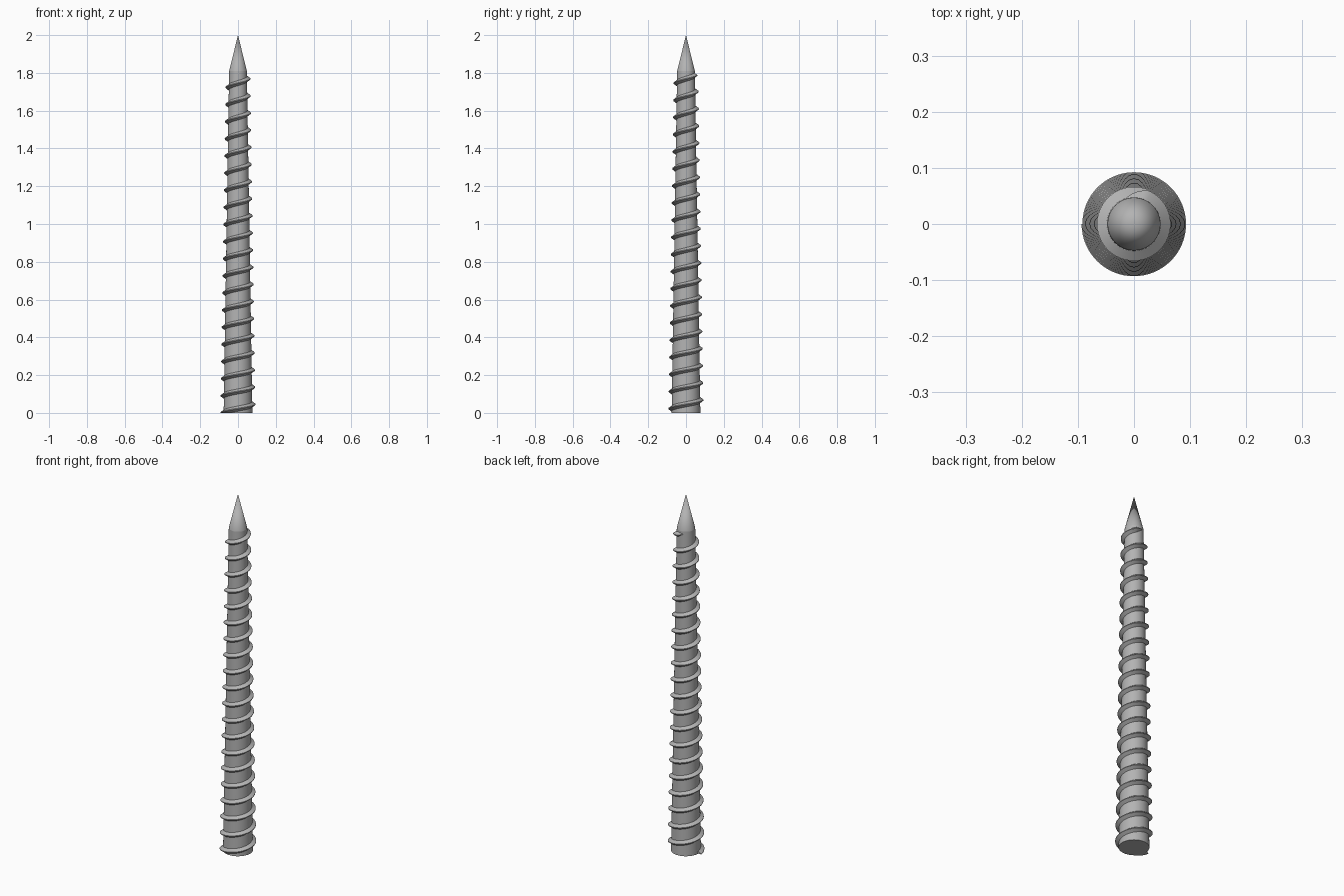
import bpy, bmesh, math
from mathutils import Matrix

cube = bpy.data.objects.get("Cube")
if cube:
    bpy.data.objects.remove(cube, do_unlink=True)

SEGMENTS = 64
R_BASE, R_NECK = 0.076, 0.047     # shaft radii at the bottom and under the tip
Z_NECK, Z_TIP = 1.81, 2.0
PITCH = 0.0907
TURNS = 19.8

steel = bpy.data.materials.new("grey steel")
steel.use_nodes = True
colour = (0.45, 0.45, 0.45, 1)
steel.diffuse_color = colour
steel.node_tree.nodes["Principled BSDF"].inputs["Base Color"].default_value = colour


def shaft_radius(z):
    t = min(max(z / Z_NECK, 0), 1)
    return R_BASE + (R_NECK - R_BASE) * t


def add_object(name, bm):
    bmesh.ops.recalc_face_normals(bm, faces=bm.faces)
    mesh = bpy.data.meshes.new(name)
    bm.to_mesh(mesh)
    bm.free()
    obj = bpy.data.objects.new(name, mesh)
    bpy.context.collection.objects.link(obj)
    mesh.materials.append(steel)
    bpy.ops.object.select_all(action='DESELECT')
    obj.select_set(True)
    bpy.context.view_layer.objects.active = obj
    bpy.ops.object.shade_smooth_by_angle(angle=math.radians(30))
    return obj


def add_cone(name, r1, r2, z1, z2):
    bm = bmesh.new()
    bmesh.ops.create_cone(bm, cap_ends=True, segments=SEGMENTS, radius1=r1, radius2=r2,
                          depth=z2 - z1, matrix=Matrix.Translation((0, 0, (z1 + z2) / 2)))
    add_object(name, bm)


# Tapered shaft and pointed tip
add_cone("shaft", R_BASE, R_NECK, 0, Z_NECK)
add_cone("tip", R_NECK, 0, Z_NECK, Z_TIP)

# Right-handed thread: a wedge section swept up the shaft, fading at the top
bm = bmesh.new()
steps = int(TURNS * SEGMENTS)
previous = None
for i in range(steps + 1):
    turn = i / SEGMENTS
    angle = math.pi + turn * math.tau
    z = turn * PITCH
    root = shaft_radius(z)
    fade = min(1, (TURNS - turn) / 0.12 + 0.05)
    depth = 0.0175 * fade
    half = 0.014 * fade
    section = [(root - 0.006, -half), (root, -half), (root + depth, -0.002 * fade),
               (root + depth, 0.002 * fade), (root, half), (root - 0.006, half)]
    ring = [bm.verts.new((r * math.cos(angle), r * math.sin(angle), z + dz))
            for r, dz in section]
    if previous:
        for k in range(len(ring)):
            n = (k + 1) % len(ring)
            bm.faces.new((previous[k], previous[n], ring[n], ring[k]))
    else:
        bm.faces.new(ring)
    previous = ring
bm.faces.new(previous)

# Trim the thread flush with the base
cut = bmesh.ops.bisect_plane(bm, geom=bm.verts[:] + bm.edges[:] + bm.faces[:],
                             plane_co=(0, 0, 0), plane_no=(0, 0, -1), clear_outer=True)
bmesh.ops.holes_fill(bm, edges=[e for e in bm.edges if e.is_boundary], sides=0)
add_object("thread", bm)
